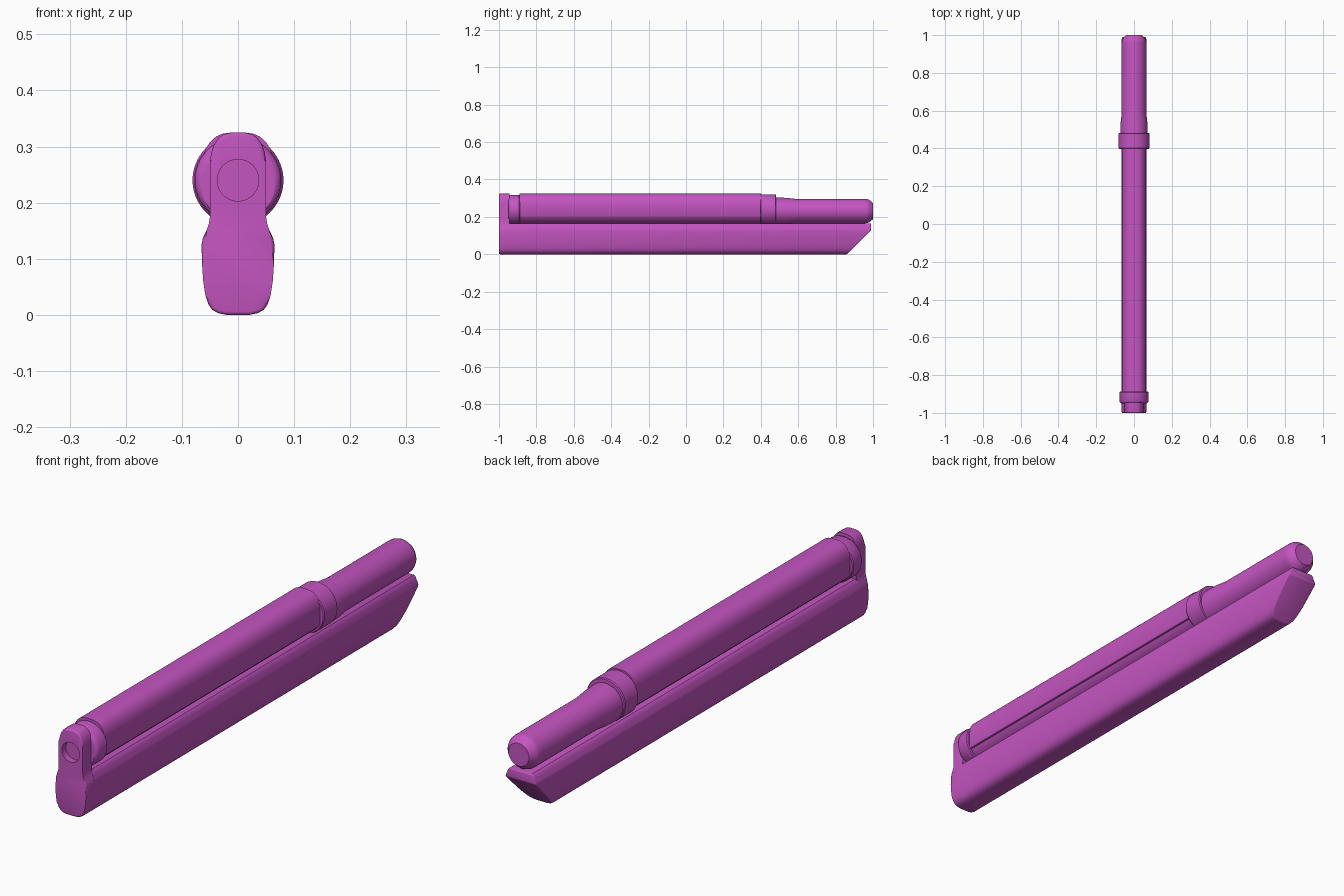
import bpy, bmesh, math
from mathutils import Vector

if "Cube" in bpy.data.objects:
    bpy.data.objects.remove(bpy.data.objects["Cube"])

mat = bpy.data.materials.new("magenta")
mat.diffuse_color = (0.55, 0.09, 0.53, 1)
mat.use_nodes = True
mat.node_tree.nodes["Principled BSDF"].inputs["Base Color"].default_value = mat.diffuse_color


def finish(name, bm):
    bmesh.ops.recalc_face_normals(bm, faces=bm.faces)
    me = bpy.data.meshes.new(name)
    bm.to_mesh(me)
    bm.free()
    ob = bpy.data.objects.new(name, me)
    bpy.context.collection.objects.link(ob)
    me.materials.append(mat)
    return ob


def extrude(half, y0, y1):
    """Half outline (x, z) from bottom to top, mirrored and swept along y."""
    outline = half + [(-x, z) for x, z in reversed(half)]
    bm = bmesh.new()
    a = [bm.verts.new((x, y0, z)) for x, z in outline]
    b = [bm.verts.new((x, y1, z)) for x, z in outline]
    n = len(outline)
    bm.faces.new(a)
    bm.faces.new(b[::-1])
    for i in range(n):
        j = (i + 1) % n
        bm.faces.new((a[i], b[i], b[j], a[j]))
    return bm


def lathe(name, profile, zc, n=64):
    """Turn a (y, radius) profile around the y axis at height zc."""
    bm = bmesh.new()
    rings = [[bm.verts.new((r * math.sin(2 * math.pi * i / n), y,
                            zc + r * math.cos(2 * math.pi * i / n)))
              for i in range(n)] for y, r in profile]
    for p, q in zip(rings, rings[1:]):
        for i in range(n):
            j = (i + 1) % n
            bm.faces.new((p[i], p[j], q[j], q[i]))
    bm.faces.new(rings[0])
    bm.faces.new(rings[-1][::-1])
    return finish(name, bm)


def bevel(bm, width, test):
    edges = [e for e in bm.edges if test(e)]
    bmesh.ops.bevel(bm, geom=edges, offset=width, segments=3, profile=0.5,
                    affect='EDGES', clamp_overlap=True)


lower = [(0.02, 0.0), (0.035, 0.003), (0.046, 0.009), (0.053, 0.019),
         (0.058, 0.034), (0.062, 0.06), (0.064, 0.09), (0.065, 0.125)]

# Handle: long body with a slanted rear end
bm = extrude(lower + [(0.063, 0.136), (0.056, 0.151), (0.053, 0.159), (0.046, 0.165)],
             -0.95, 0.99)
cut = bmesh.ops.bisect_plane(bm, geom=bm.verts[:] + bm.edges[:] + bm.faces[:],
                             plane_co=(0, 0.99, 0.13), plane_no=Vector((0, 1, -1)).normalized(),
                             clear_outer=True)
bmesh.ops.holes_fill(bm, edges=[e for e in bm.edges if e.is_boundary])
bmesh.ops.recalc_face_normals(bm, faces=bm.faces)
bevel(bm, 0.006, lambda e: min(v.co.y for v in e.verts) > 0 and e.calc_face_angle(0) > 0.5)
handle = finish("handle", bm)

# Front plate rising from the handle, with a round recess
bm = extrude(lower + [(0.063, 0.135), (0.056, 0.15), (0.052, 0.162), (0.05, 0.175),
                      (0.05, 0.272), (0.048, 0.288), (0.043, 0.303), (0.034, 0.316),
                      (0.025, 0.322), (0.012, 0.325)], -1.0, -0.945)
bevel(bm, 0.006, lambda e: all(v.co.y < -0.99 for v in e.verts))
plate = finish("front_plate", bm)
cutter = lathe("recess_cutter", [(-1.1, 0.037), (-0.975, 0.037)], 0.24)
cutter.hide_render = True
mod = plate.modifiers.new("recess", 'BOOLEAN')
mod.operation = 'DIFFERENCE'
mod.object = cutter
bpy.context.view_layer.objects.active = plate
bpy.ops.object.modifier_apply(modifier=mod.name)
bpy.data.objects.remove(cutter)

# Upper cover over the barrel
bm = extrude([(0.055, 0.198), (0.062, 0.2), (0.065, 0.206), (0.065, 0.265), (0.063, 0.28),
              (0.058, 0.295), (0.05, 0.308), (0.039, 0.318), (0.027, 0.323),
              (0.012, 0.325)], -0.89, 0.40)
cover = finish("cover", bm)

# Barrel with stepped sleeve and chamfered tip
barrel = lathe("barrel", [(-0.95, 0.065), (0.47, 0.065), (0.471, 0.073), (0.535, 0.071),
                          (0.59, 0.065), (0.96, 0.065), (0.97, 0.064), (0.98, 0.06),
                          (1.0, 0.043)], 0.231)

# Collars
front_collar = lathe("front_collar", [(-0.95, 0.066), (-0.946, 0.073), (-0.938, 0.077),
                                      (-0.892, 0.077), (-0.888, 0.074)], 0.24)
rear_collar = lathe("rear_collar", [(0.398, 0.078), (0.402, 0.081),
                                    (0.478, 0.081), (0.482, 0.078)], 0.24)

# Smooth shading with sharp edges kept
bpy.ops.object.select_all(action='DESELECT')
for ob in (handle, plate, cover, barrel, front_collar, rear_collar):
    ob.select_set(True)
bpy.context.view_layer.objects.active = handle
bpy.ops.object.shade_smooth_by_angle(angle=math.radians(35))
